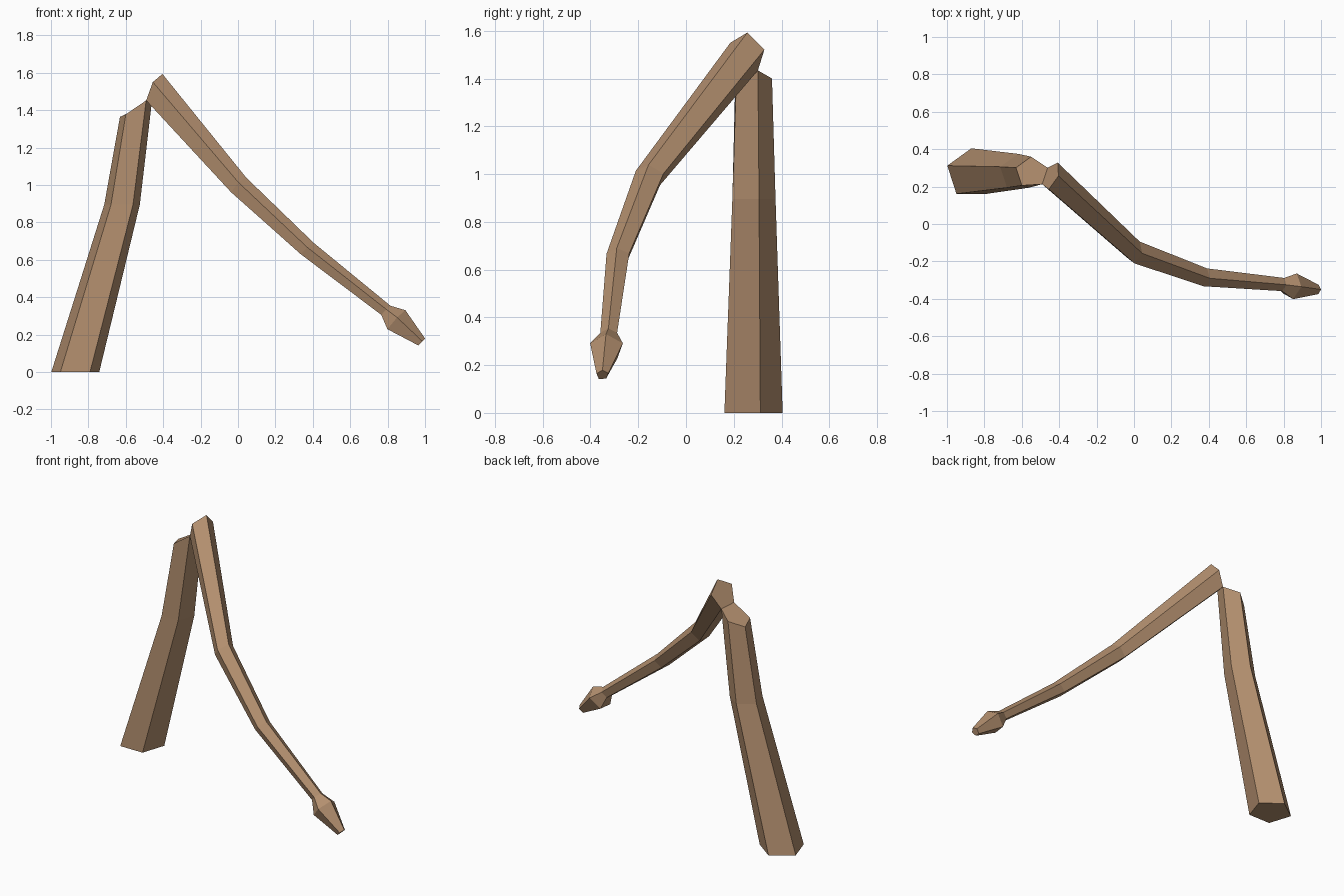
import bpy, bmesh, math
from mathutils import Vector

if "Cube" in bpy.data.objects:
    bpy.data.objects.remove(bpy.data.objects["Cube"])

brown = bpy.data.materials.new("brown hide")
brown.diffuse_color = (0.45, 0.275, 0.158, 1)
brown.use_nodes = True
brown.node_tree.nodes["Principled BSDF"].inputs["Base Color"].default_value = brown.diffuse_color


def ring(centre, up, side):
    """Five-sided cross-section: first corner at 'up', turning towards 'side'."""
    c, u, s = Vector(centre), Vector(up), Vector(side)
    return [c + u * math.cos(k * math.tau / 5) + s * math.sin(k * math.tau / 5)
            for k in range(5)]


def tube(name, rings):
    bm = bmesh.new()
    loops = [[bm.verts.new(p) for p in r] for r in rings]
    for a, b in zip(loops, loops[1:]):
        for i in range(5):
            j = (i + 1) % 5
            bm.faces.new((a[i], a[j], b[j], b[i]))
    bm.faces.new(loops[0])
    bm.faces.new(loops[-1])
    bmesh.ops.recalc_face_normals(bm, faces=bm.faces)
    mesh = bpy.data.meshes.new(name)
    bm.to_mesh(mesh)
    bm.free()
    mesh.materials.append(brown)
    obj = bpy.data.objects.new(name, mesh)
    bpy.context.collection.objects.link(obj)
    return obj


# Thin drooping length, flared into a pointed barb at the end
arm = [ring(*r) for r in (
    ((-.444, .257, 1.51), (.040, .000, .083), (.025, .075, -.015)),
    ((.004, -.150, .994), (.040, -.007, .045), (.015, .061, -.006)),
    ((.370, -.283, .657), (.035, -.007, .033), (.011, .050, .001)),
    ((.790, -.323, .327), (.025, -.002, .027), (.006, .037, .000)),
    ((.845, -.332, .274), (.050, -.003, .056), (.010, .072, .000)),
    ((.980, -.350, .159), (.020, .000, .020), (.001, .026, .001)),
)]

# Thick upright length, tapering to the bend
post = [ring(*r) for r in (
    ((-.870, .270, 0), (-.128, .042, 0), (.042, .128, 0)),
    ((-.620, .275, .895), (-.095, .031, 0), (.031, .095, 0)),
    ((-.550, .275, 1.40), (-.081, .026, -.036), (.026, .081, .012)),
)]
# The two lengths meet along one shared edge at the bend
post[-1][2:4] = [p.copy() for p in arm[0][2:4]]

tube("tail_base", post)
tube("tail_tip", arm)
